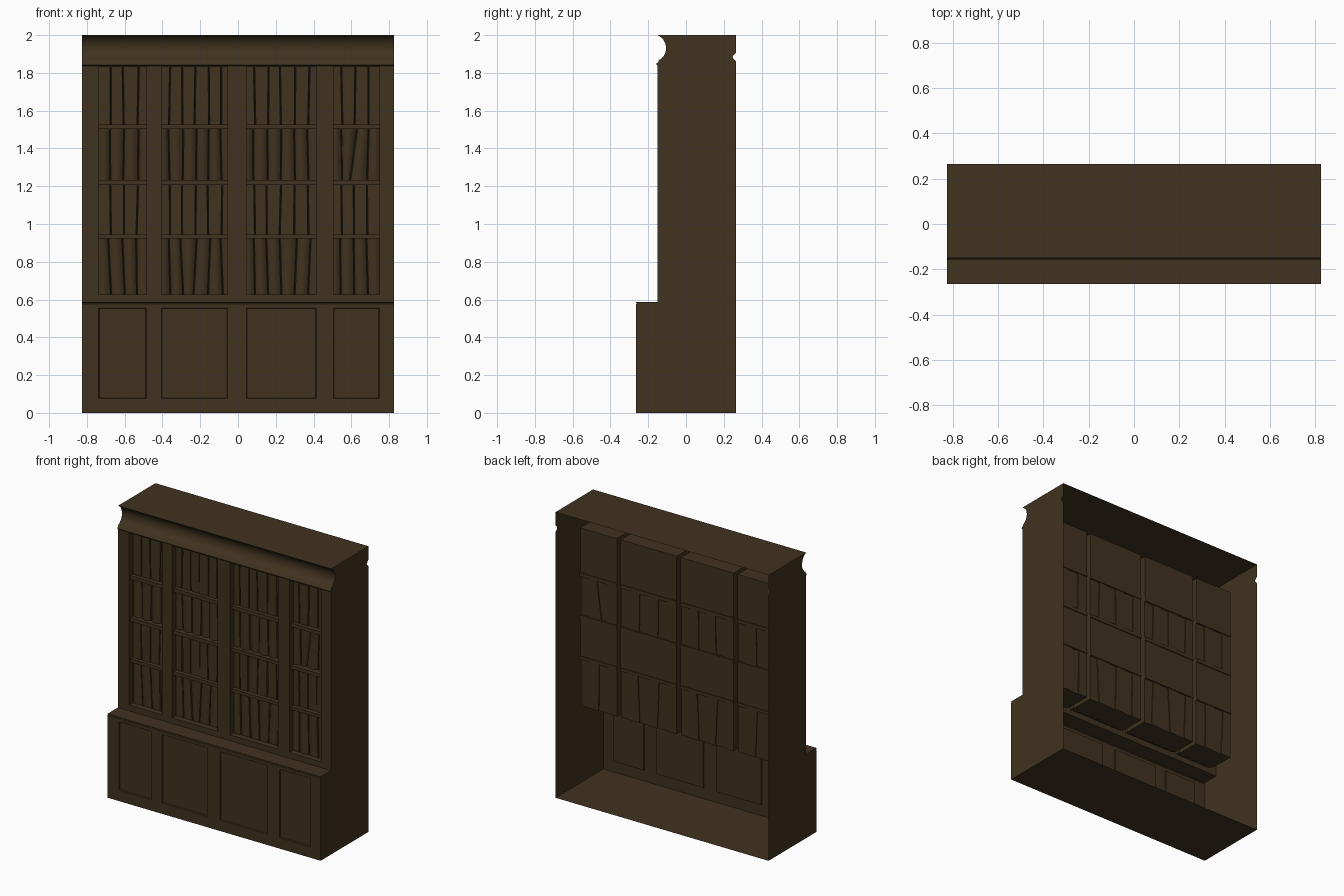
import bpy, bmesh, math, random

if "Cube" in bpy.data.objects:
    bpy.data.objects.remove(bpy.data.objects["Cube"])
random.seed(4)

W = 0.825                                   # half width
COLS = [-W, -.738, -.485, -.405, -.055, .045, .415, .505, .748, W]
SPANS = [(-.748, -.46), (-.43, -.02), (.012, .445), (.475, .758)]   # bays behind the stiles
ROWS = [(.595, .922), (.945, 1.207), (1.232, 1.502), (1.528, 1.84)]   # book rows, bottom up
COUNTS = [4, 6, 6, 4]

wood = bpy.data.materials.new("dark brown wood")
wood.diffuse_color = (.052, .032, .0135, 1)
wood.use_nodes = True
wood.node_tree.nodes["Principled BSDF"].inputs["Base Color"].default_value = wood.diffuse_color


def finish(name, bm, smooth=None):
    mesh = bpy.data.meshes.new(name)
    bm.to_mesh(mesh)
    bm.free()
    mesh.materials.append(wood)
    ob = bpy.data.objects.new(name, mesh)
    bpy.context.collection.objects.link(ob)
    if smooth:
        bpy.ops.object.select_all(action='DESELECT')
        ob.select_set(True)
        bpy.context.view_layer.objects.active = ob
        bpy.ops.object.shade_smooth_by_angle(angle=math.radians(smooth))
    return ob


def strip(name, path, smooth=None):
    """Sweep a (y, z) path across the full width."""
    bm = bmesh.new()
    pairs = [(bm.verts.new((-W, y, z)), bm.verts.new((W, y, z))) for y, z in path]
    for (a, b), (d, c) in zip(pairs, pairs[1:]):
        bm.faces.new((a, b, c, d))
    return finish(name, bm, smooth)


def front_grid(y, heights):
    """Front sheet split at the stiles; returns the bay faces of the middle row."""
    bm = bmesh.new()
    vs = [[bm.verts.new((x, y, z)) for x in COLS] for z in heights]
    bays = []
    for r in range(len(heights) - 1):
        for c in range(len(COLS) - 1):
            f = bm.faces.new((vs[r][c], vs[r][c+1], vs[r+1][c+1], vs[r+1][c]))
            if r == 1 and c % 2:
                bays.append(f)
    bm.normal_update()
    return bm, bays


def prism(bm, outline, z0, z1, place=None):
    """Closed prism over an (x, y) outline; place(x, t) moves x at bottom/top."""
    place = place or (lambda x, t: x)
    lo = [bm.verts.new((place(x, 0), y, z0)) for x, y in outline]
    hi = [bm.verts.new((place(x, 1), y, z1)) for x, y in outline]
    bm.faces.new(lo[::-1])
    bm.faces.new(hi)
    n = len(outline)
    for i in range(n):
        j = (i + 1) % n
        bm.faces.new((lo[i], lo[j], hi[j], hi[i]))


# Profiles of counter edge and cornice
counter = [(-.264, .576), (-.260, .581), (-.265, .584), (-.265, .588), (-.15, .588)]
cornice = [(-.15, 1.837), (-.157, 1.843), (-.156, 1.851), (-.147, 1.857), (-.145, 1.866),
           (-.13, 1.876), (-.117, 1.891), (-.108, 1.91), (-.105, 1.932), (-.109, 1.955),
           (-.119, 1.975), (-.133, 1.989), (-.15, 2.0)]

# Shell: floor, counter, cornice, top (the back is open)
strip("floor", [(.265, 0), (-.264, 0)])
strip("counter", counter)
strip("cornice", cornice, 50)
strip("top_board", [(-.15, 2), (.265, 2)])

# Side panels, with a small notch at the back edge
back = [(.265, 2), (.265, 1.908), (.256, 1.898), (.245, 1.885), (.252, 1.873), (.265, 1.86), (.265, 0)]
outline = [(-.264, 0)] + counter + cornice + back
for side, name in ((-1, "left_side"), (1, "right_side")):
    bm = bmesh.new()
    f = bm.faces.new([bm.verts.new((side * W, y, z)) for y, z in outline])
    f.normal_update()
    if f.normal.x * side < 0:
        f.normal_flip()
    finish(name, bm)

# Cabinet front with four sunk door panels
bm, bays = front_grid(-.264, [0, .075, .555, .576])
bmesh.ops.inset_individual(bm, faces=bays, thickness=.005, depth=-.008)
finish("cabinet_doors", bm)

# Face frame with four openings and their reveals
bm, bays = front_grid(-.15, [.588, .628, 1.832, 1.837])
rim = list({e for f in bays for e in f.edges})
bmesh.ops.delete(bm, geom=bays, context='FACES_ONLY')
new = bmesh.ops.extrude_edge_only(bm, edges=rim)["geom"]
bmesh.ops.translate(bm, verts=[v for v in new if isinstance(v, bmesh.types.BMVert)], vec=(0, .042, 0))
finish("face_frame", bm)

# Shelves, one per bay between the rows of books
bm = bmesh.new()
for (x0, x1) in SPANS:
    for (_, z0), (z1, _) in zip(ROWS, ROWS[1:]):
        prism(bm, [(x0, -.133), (x1, -.133), (x1, .093), (x0, .093)], z0, z1)
finish("shelves", bm)

# Books: spines with narrow grooves between them, rounded in every second row
for r, (z0, z1) in enumerate(ROWS):
    rounded = r % 2 == 0
    bm = bmesh.new()
    for c, ((x0, x1), n) in enumerate(zip(SPANS, COUNTS)):
        step = (x1 - x0) / n
        lean = .011 if r == 0 else .004
        lower, upper = [x0], [x0]
        for i in range(1, n):
            x = x0 + step * i + random.uniform(-.005, .005)
            d = random.uniform(-lean, lean)
            if r == 2 and c == 3 and i == 2:      # one leaning book
                d = .018
            lower.append(x - d)
            upper.append(x + d)
        lower.append(x1)
        upper.append(x1)
        for i in range(n):
            yb = .087 if r in (1, 3) else .087 - .006 * (i % 2)
            yf = -.107 + random.choice((0, .003, .006))
            g = .05                               # groove, as a share of the width
            if rounded:
                us = [g + (1 - 2 * g) * k / 6 for k in range(7)]
                spine = [(u, yf + .012 - .016 * math.sin(math.pi * k / 6)) for k, u in enumerate(us)]
            else:
                spine = [(g, yf), (1 - g, yf)]
            ring = spine + [(1, yf + .03), (1, yb), (0, yb), (0, yf + .03)]

            def place(u, t, i=i):
                e = upper if t else lower
                return e[i] + u * (e[i+1] - e[i])
            prism(bm, ring, z0, z1, place)
    finish("books_row_%d" % (r + 1), bm, 40)
